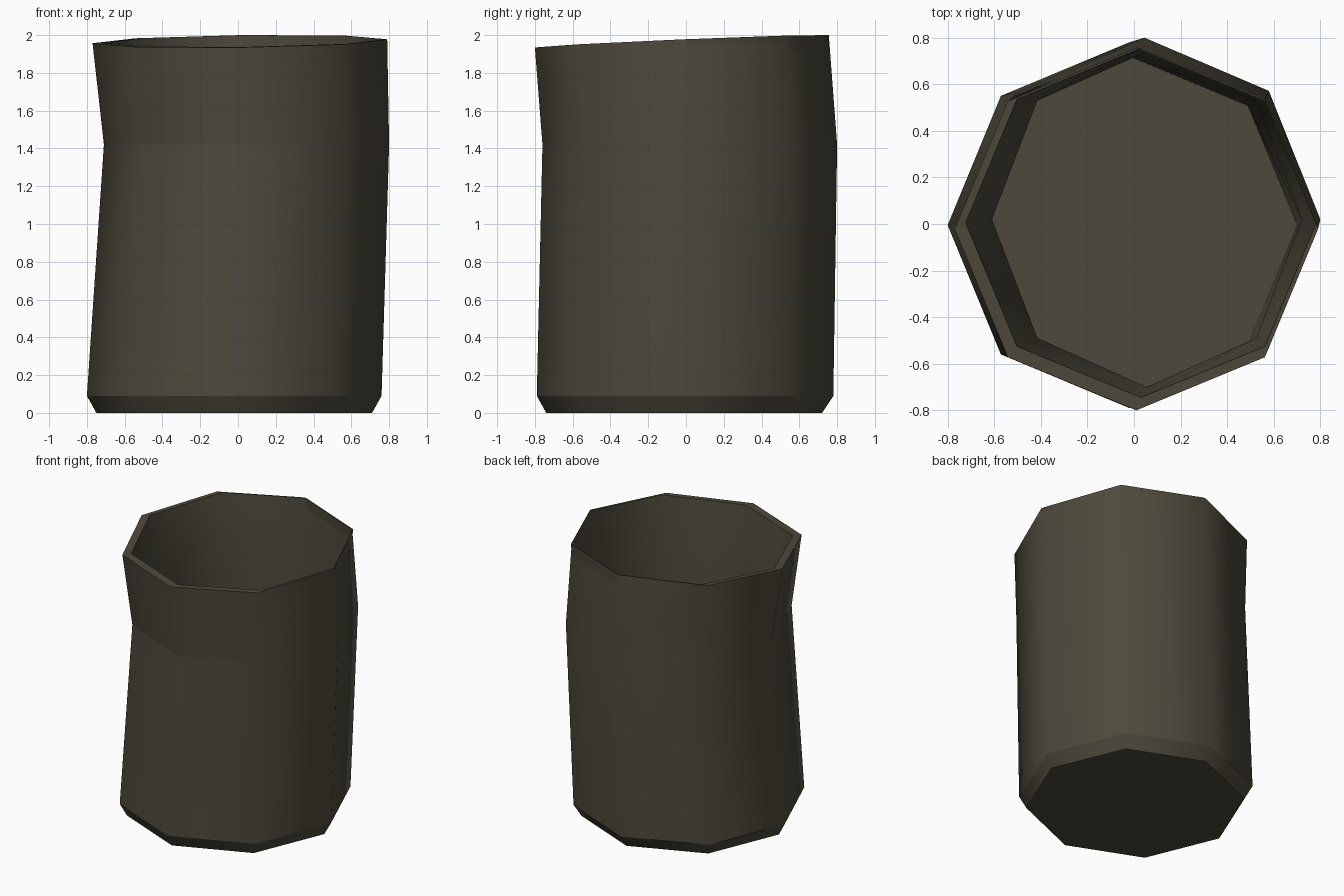
import bpy, bmesh, math

if "Cube" in bpy.data.objects:
    bpy.data.objects.remove(bpy.data.objects["Cube"])

SIDES = 8
mat = bpy.data.materials.new("dark olive grey")
mat.diffuse_color = (0.075, 0.066, 0.044, 1)
mat.use_nodes = True
mat.node_tree.nodes["Principled BSDF"].inputs["Base Color"].default_value = mat.diffuse_color

bm = bmesh.new()


def rim_height(x, y):
    # slightly tilted rim
    return min(2.0, 1.968 + 0.013 * x + 0.042 * y)


def ring(cx, cy, rx, ry, z):
    verts = []
    for i in range(SIDES):
        a = 2 * math.pi * i / SIDES
        x, y = cx + rx * math.cos(a), cy + ry * math.sin(a)
        verts.append(bm.verts.new((x, y, rim_height(x, y) if z is None else z)))
    return verts


# wonky cup profile: outside from base to rim, then inside down to the floor
rings = [
    ring(-0.02, -0.01, 0.73, 0.73, 0.0),
    ring(-0.02, -0.005, 0.78, 0.785, 0.09),
    ring(0.045, 0.02, 0.755, 0.78, 1.42),
    ring(0.01, -0.022, 0.78, 0.778, None),
    ring(0.03, 0.005, 0.753, 0.75, None),
    ring(0.055, 0.02, 0.665, 0.72, 1.42),
    ring(-0.02, -0.005, 0.72, 0.725, 0.1),
]

for lo, hi in zip(rings, rings[1:]):
    for i in range(SIDES):
        j = (i + 1) % SIDES
        bm.faces.new((lo[i], lo[j], hi[j], hi[i]))

# base and inner floor
bm.faces.new(list(reversed(rings[0])))
bm.faces.new(rings[-1])

for f in bm.faces:
    f.smooth = True

# crisp edges at base, chamfer, rim and floor; waist crease only at the front left
for k in (0, 1, 2, 3, 4, 6):
    for i in range(SIDES):
        e = bm.edges.get((rings[k][i], rings[k][(i + 1) % SIDES]))
        if k != 2 or i in (4, 5, 6):
            e.smooth = False

bmesh.ops.recalc_face_normals(bm, faces=bm.faces[:])
mesh = bpy.data.meshes.new("cup")
bm.to_mesh(mesh)
bm.free()
mesh.materials.append(mat)
cup = bpy.data.objects.new("cup", mesh)
bpy.context.collection.objects.link(cup)
